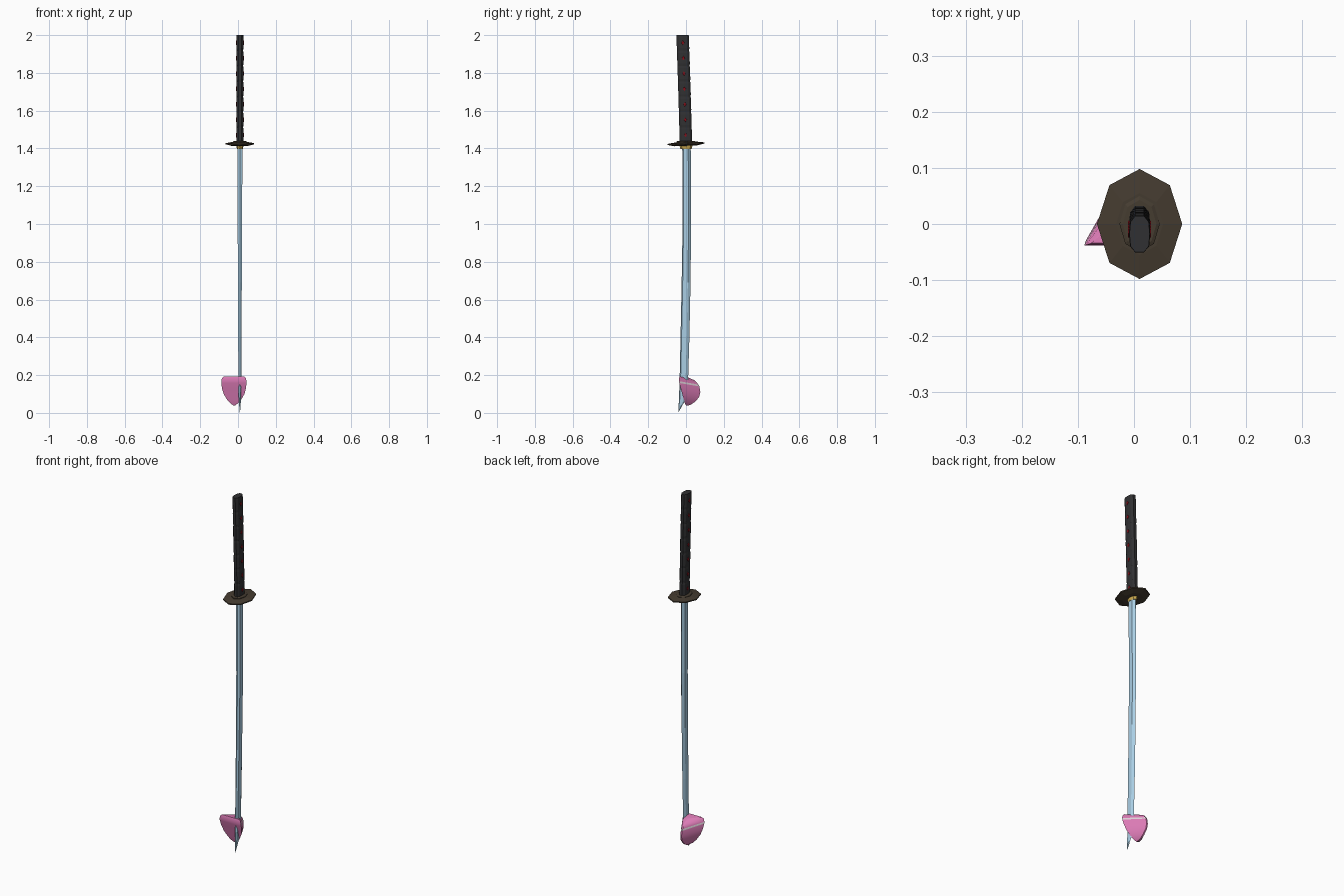
import bpy, bmesh, math

if "Cube" in bpy.data.objects:
    bpy.data.objects.remove(bpy.data.objects["Cube"])

CX = 0.01  # sword axis in x


def material(name, rgb):
    m = bpy.data.materials.new(name)
    m.diffuse_color = (*rgb, 1)
    m.use_nodes = True
    m.node_tree.nodes["Principled BSDF"].inputs["Base Color"].default_value = m.diffuse_color
    return m


DARK = material("black_wrap", (0.03, 0.03, 0.032))
RED = material("red_inlay", (0.25, 0.005, 0.01))
BROWN = material("bronze", (0.06, 0.045, 0.03))
GOLD = material("brass", (0.6, 0.4, 0.08))
STEEL = material("pale_steel", (0.4, 0.62, 0.78))
PINK = material("pink", (0.72, 0.2, 0.47))
PALE = material("pale_band", (0.75, 0.65, 0.7))


def loft(name, rings, mat, smooth=False):
    """Skin a stack of equal-length rings and cap both ends."""
    bm = bmesh.new()
    vs = [[bm.verts.new(p) for p in r] for r in rings]
    n = len(rings[0])
    for a, b in zip(vs, vs[1:]):
        for i in range(n):
            bm.faces.new((a[i], a[(i + 1) % n], b[(i + 1) % n], b[i]))
    bm.faces.new(vs[0])
    bm.faces.new(vs[-1])
    bmesh.ops.recalc_face_normals(bm, faces=bm.faces)
    me = bpy.data.meshes.new(name)
    bm.to_mesh(me)
    bm.free()
    me.materials.append(mat)
    ob = bpy.data.objects.new(name, me)
    bpy.context.collection.objects.link(ob)
    if smooth:
        bpy.context.view_layer.objects.active = ob
        ob.select_set(True)
        bpy.ops.object.shade_smooth_by_angle(angle=math.radians(35))
        ob.select_set(False)
    return ob


def oval(rx, ry, y, z, n=8, tilt=0.0):
    return [(CX + rx * math.cos(2 * math.pi * i / n),
             y + ry * math.sin(2 * math.pi * i / n),
             z + tilt * ry * math.sin(2 * math.pi * i / n)) for i in range(n)]


# Blade: spine faces -y, cutting edge faces +y; (z, spine y, edge y, half width)
stations = [(1.42, -0.02, 0.025, 0.013), (1.0, -0.018, 0.027, 0.012),
            (0.69, -0.023, 0.024, 0.010), (0.4, -0.029, 0.018, 0.009),
            (0.17, -0.034, 0.011, 0.008), (0.08, -0.037, 0.004, 0.006),
            (0.04, -0.039, -0.019, 0.004), (0.002, -0.041, -0.040, 0.0008)]
rings = []
for z, s, e, w in stations:
    ridge = e - 0.3 * (e - s)
    back = s + 0.12 * (e - s)
    rings.append([(CX, s, z), (CX + w, back, z), (CX + w, ridge, z),
                  (CX, e, z), (CX - w, ridge, z), (CX - w, back, z)])
loft("blade", rings, STEEL)

# Brass collar under the guard
loft("blade_collar", [oval(0.016, 0.030, 0, 1.398), oval(0.021, 0.036, 0, 1.424)], GOLD)

# Octagonal guard with thin rim and raised seat
loft("guard", [oval(0.045, 0.06, 0, 1.414, tilt=0.04), oval(0.076, 0.098, 0, 1.422, tilt=0.04),
               oval(0.076, 0.098, 0, 1.428, tilt=0.04), oval(0.042, 0.055, 0, 1.434, tilt=0.04)], BROWN)
loft("guard_seat", [oval(0.036, 0.050, 0, 1.428), oval(0.036, 0.050, 0, 1.437),
                    oval(0.030, 0.043, 0, 1.440)], BROWN)

# Grip: leaning gently toward -y, with shallow wrap notches
GZ0, GZ1, WRAPS = 1.43, 2.0, 7


def lean(z):
    t = (z - GZ0) / (GZ1 - GZ0)
    return -0.001 - 0.017 * t ** 1.2


def grip_ring(z, k):
    c = lean(z)
    sec = [(0.008, -0.033), (0.017, -0.022), (0.019, 0.0), (0.017, 0.022), (0.008, 0.033)]
    full = sec + [(-x, y) for x, y in reversed(sec)]
    return [(CX + x * k, c + y * (1 + (k - 1) * 0.4), z) for x, y in full]


step = (GZ1 - GZ0) / WRAPS
rings = []
for i in range(WRAPS):
    z = GZ0 + i * step
    rings += [grip_ring(z, 0.9), grip_ring(z + 0.15 * step, 1), grip_ring(z + 0.85 * step, 1)]
rings.append(grip_ring(GZ1, 0.95))
loft("grip", rings, DARK)

# Red diamond inlays on both sides of the grip
for i in range(WRAPS):
    z = GZ0 + (i + 0.5) * step
    c = lean(z)
    for side, sx in (("right", 1), ("left", -1)):
        rings = [[(CX + sx * x, c, z - 0.014 * k), (CX + sx * x, c + 0.009 * k, z),
                  (CX + sx * x, c, z + 0.014 * k), (CX + sx * x, c - 0.009 * k, z)]
                 for x, k in ((0.015, 1), (0.0205, 0.8))]
        loft(f"inlay_{side}_{i + 1}", rings, RED)

# Pink wedge skewered on the tip: triangular rings (front z, back z, front y, back y, left x, right x)
wedge = [(0.192, 0.188, -0.034, 0.012, -0.076, 0.034),
         (0.184, 0.172, -0.037, 0.046, -0.085, 0.042),
         (0.168, 0.150, -0.038, 0.066, -0.088, 0.045),
         (0.158, 0.140, -0.036, 0.071, -0.088, 0.045),
         (0.130, 0.110, -0.028, 0.076, -0.085, 0.042),
         (0.100, 0.085, -0.020, 0.070, -0.076, 0.034),
         (0.070, 0.060, -0.012, 0.050, -0.058, 0.017),
         (0.050, 0.045, -0.006, 0.028, -0.040, -0.002),
         (0.040, 0.038, -0.001, 0.010, -0.025, -0.014)]
rings = [[(l, f, zf), (r, f, zf), ((l + r) / 2 + 0.004, b, zb), ((l + r) / 2 - 0.004, b, zb)]
         for zf, zb, f, b, l, r in wedge]
chunk = loft("pink_wedge", rings, PINK, smooth=True)
# Pale band across the two rear sides
chunk.data.materials.append(PALE)
for i in (1, 2, 3):
    chunk.data.polygons[2 * 4 + i].material_index = 1
